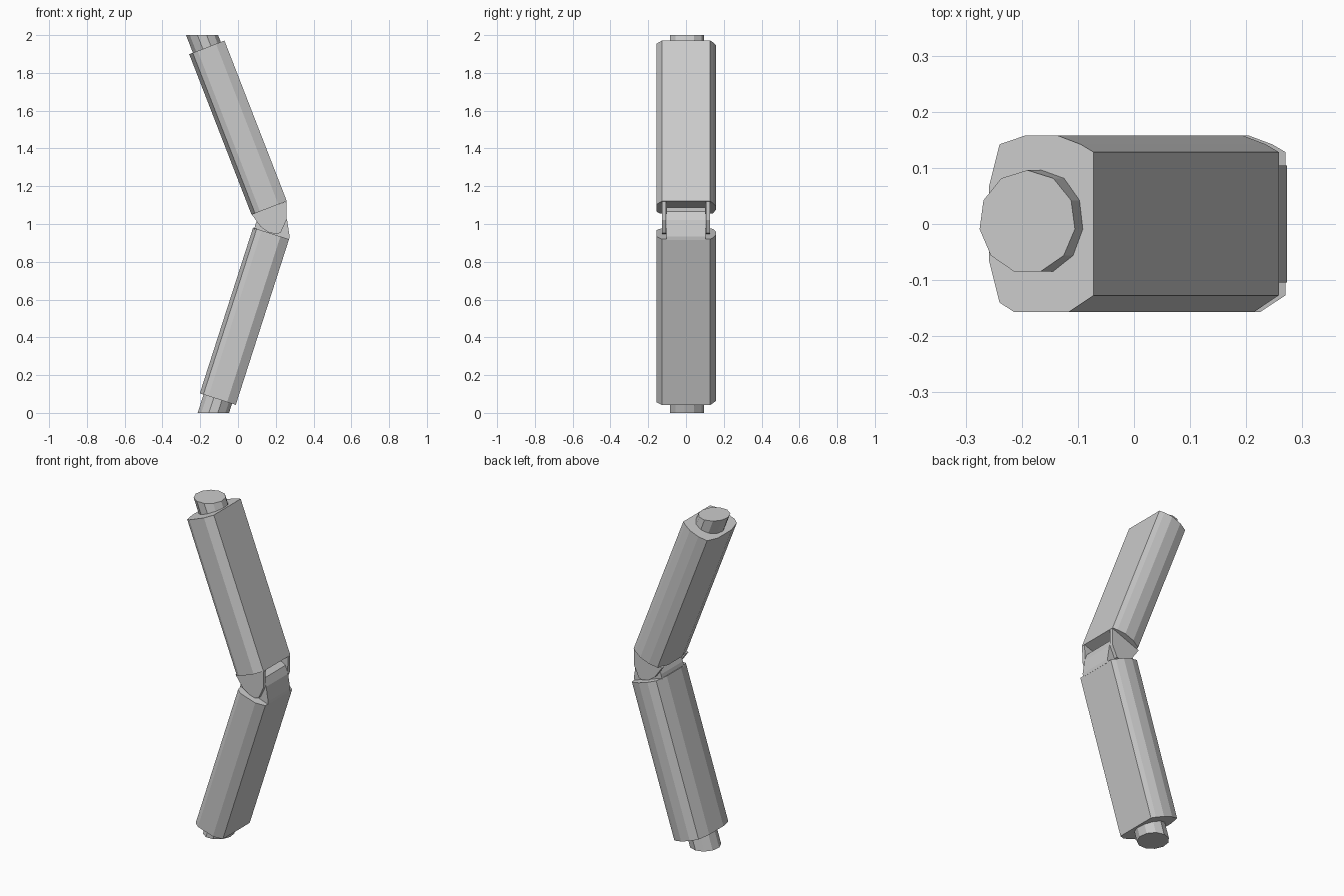
import bpy, bmesh, math
from mathutils import Vector

if "Cube" in bpy.data.objects:
    bpy.data.objects.remove(bpy.data.objects["Cube"])


def loft(name, ring_a, ring_b):
    """Solid between two matching rings of points, with flat caps."""
    bm = bmesh.new()
    a = [bm.verts.new(p) for p in ring_a]
    b = [bm.verts.new(p) for p in ring_b]
    n = len(a)
    bm.faces.new(a)
    bm.faces.new(b)
    for i in range(n):
        j = (i + 1) % n
        bm.faces.new((a[i], a[j], b[j], b[i]))
    bmesh.ops.recalc_face_normals(bm, faces=bm.faces)
    me = bpy.data.meshes.new(name)
    bm.to_mesh(me)
    bm.free()
    ob = bpy.data.objects.new(name, me)
    bpy.context.collection.objects.link(ob)
    return ob


def plate(name, outline, y0, y1):
    """Side-view outline (x, z) extruded from y0 to y1."""
    return loft(name, [(x, y0, z) for x, z in outline],
                [(x, y1, z) for x, z in outline])


# Cross-section shared by both segments: (across, y)
SECTION = [(.10, .128), (.075, .142), (.03, .158), (-.03, .158), (-.08, .142),
           (-.10, .068), (-.10, -.066), (-.08, -.14), (-.052, -.157),
           (.052, -.157), (.10, -.127)]


def segment(name, joint, end, pin_z):
    """Body from the joint to the far end, plus its pin cut level at pin_z."""
    joint, end = Vector((joint[0], 0, joint[1])), Vector((end[0], 0, end[1]))
    axis = (end - joint).normalized()
    across = Vector((abs(axis.z), 0, -axis.x * math.copysign(1, axis.z)))

    def ring(points, centre):
        return [centre + across * u + Vector((0, v, 0)) for u, v in points]

    loft(name + "_body", ring(SECTION, joint), ring(SECTION, end))

    circle = []
    for i in range(11):
        t = 2 * math.pi * i / 11
        circle.append((.08 * math.sin(t), .004 + .092 * math.cos(t)))
    base = ring(circle, end - axis * .02)
    tip = [p + axis * ((pin_z - p.z) / axis.z) for p in base]
    loft(name + "_pin", base, tip)


segment("upper", (.165, 1.085), (-.165, 1.935), 2.0)
segment("lower", (.175, .95), (-.107, .073), 0.0)

# Hinge ears hanging from the upper segment
EAR = [(.072, 1.052), (.12, .985), (.16, .957), (.20, .946), (.225, .953),
       (.256, 1.02), (.258, 1.12)]
for side, s in (("front", -1), ("back", 1)):
    plate("hinge_ear_" + side, EAR, s * .105, s * .126)

# Rounded tongue on the lower segment, held between the ears
TONGUE = [(.085, .97), (.27, .915), (.273, .935), (.26, 1.02), (.242, 1.065),
          (.205, 1.088), (.15, 1.075), (.11, 1.035), (.093, 1.0)]
plate("hinge_tongue", TONGUE, -.104, .104)
